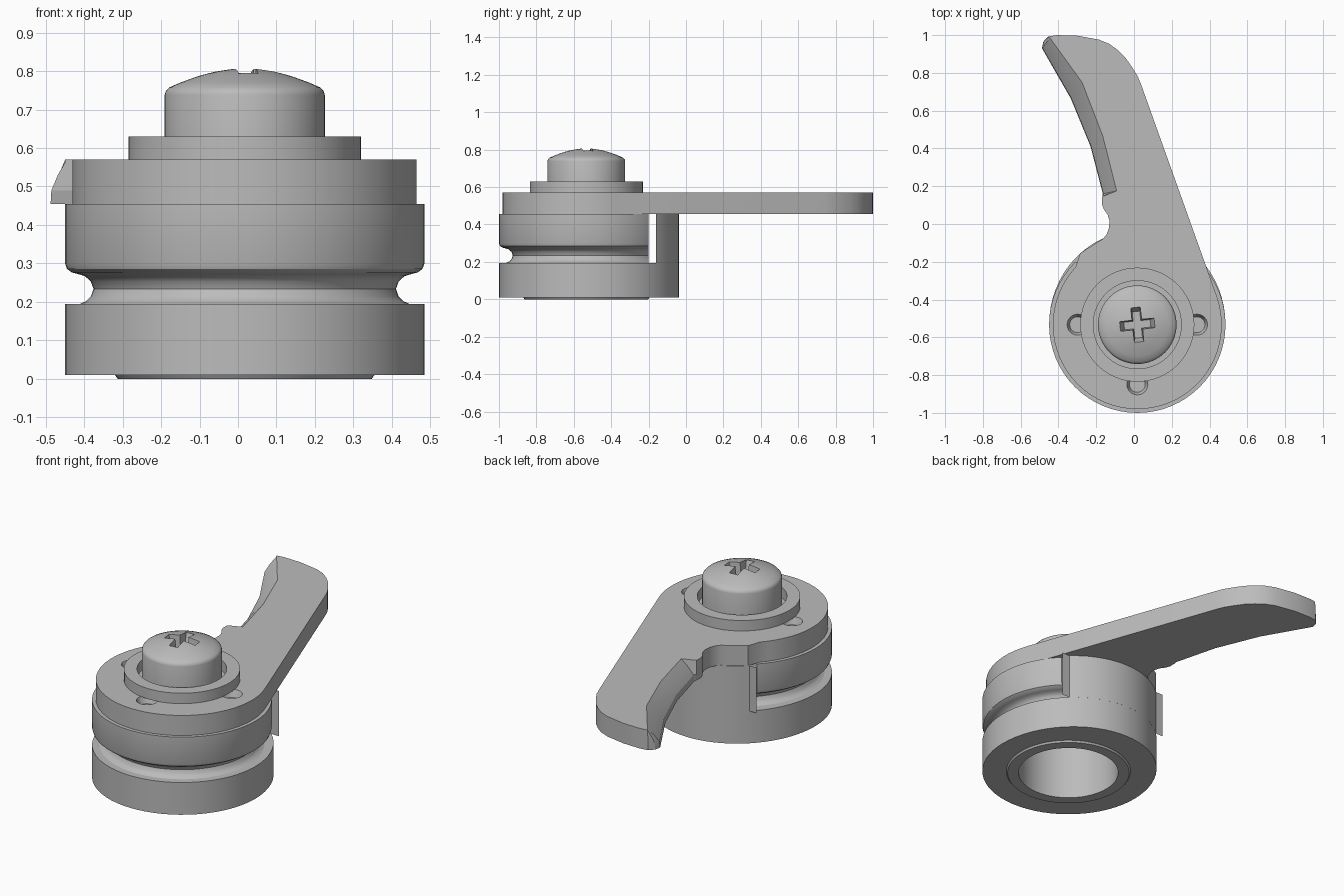
import bpy, bmesh
from math import sin, cos, pi, radians
from mathutils import Matrix, Vector

if "Cube" in bpy.data.objects:
    bpy.data.objects.remove(bpy.data.objects["Cube"], do_unlink=True)

CX, CY = 0.0175, -0.533      # pivot axis of the hub
SEG = 64

grey = bpy.data.materials.new("plain_grey")
grey.use_nodes = True
grey.diffuse_color = (0.5, 0.5, 0.5, 1)
grey.node_tree.nodes["Principled BSDF"].inputs["Base Color"].default_value = (0.5, 0.5, 0.5, 1)


def make(name, bm):
    bmesh.ops.remove_doubles(bm, verts=bm.verts, dist=1e-5)
    bmesh.ops.recalc_face_normals(bm, faces=bm.faces)
    mesh = bpy.data.meshes.new(name)
    bm.to_mesh(mesh)
    bm.free()
    mesh.materials.append(grey)
    obj = bpy.data.objects.new(name, mesh)
    bpy.context.collection.objects.link(obj)
    return obj


def lathe(name, profile, closed=True):
    """Spin a (radius, z) profile around the hub axis."""
    bm = bmesh.new()
    pts = profile + profile[:1] if closed else profile
    verts = [bm.verts.new((CX + r, CY, z)) for r, z in pts]
    edges = [bm.edges.new(pair) for pair in zip(verts, verts[1:])]
    bmesh.ops.spin(bm, geom=verts + edges, cent=(CX, CY, 0), axis=(0, 0, 1),
                   angle=2 * pi, steps=SEG)
    return make(name, bm)


def loft(name, rings):
    """Skin equal-length rings of points and cap both ends."""
    bm = bmesh.new()
    loops = [[bm.verts.new(p) for p in ring] for ring in rings]
    n = len(loops[0])
    for a, b in zip(loops, loops[1:]):
        for i in range(n):
            j = (i + 1) % n
            bm.faces.new((a[i], a[j], b[j], b[i]))
    bm.faces.new(loops[0][::-1])
    bm.faces.new(loops[-1])
    return make(name, bm)


def arc(r, a0, a1, n):
    steps = [radians(a0 + (a1 - a0) * i / n) for i in range(n + 1)]
    return [(CX + r * cos(a), CY + r * sin(a)) for a in steps]


def cut(obj, cutter):
    mod = obj.modifiers.new("cut", 'BOOLEAN')
    mod.operation = 'DIFFERENCE'
    mod.solver = 'EXACT'
    mod.object = cutter
    bpy.context.view_layer.objects.active = obj
    bpy.ops.object.modifier_apply(modifier=mod.name)
    bpy.data.objects.remove(cutter, do_unlink=True)


def box(lo, hi):
    bm = bmesh.new()
    lo, hi = Vector(lo), Vector(hi)
    size = Matrix.Diagonal((*(hi - lo), 1))
    bmesh.ops.create_cube(bm, size=1, matrix=Matrix.Translation((lo + hi) / 2) @ size)
    return make("cutter", bm)


BACK = 1.06   # the rear of the base bulges a little beyond the circle


def bulge(y):
    return CY + (y - CY) * (BACK if y > CY else 1)


# Base ring with a shallow boss underneath and a round bore
base = lathe("base_ring", [(0.27, 0), (0.33, 0), (0.337, 0.01), (0.467, 0.01),
                           (0.467, 0.195), (0.27, 0.195)])
for v in base.data.vertices:
    if Vector((v.co.x - CX, v.co.y - CY)).length > 0.4:
        v.co.y = bulge(v.co.y)

# Grooved pulley body, sliced off flat at the rear
pulley = lathe("grooved_body", [
    (0, 0.455), (0.467, 0.455), (0.467, 0.3), (0.462, 0.286), (0.45, 0.277), (0.432, 0.272),
    (0.415, 0.267), (0.4, 0.253), (0.393, 0.234), (0.4, 0.214), (0.412, 0.202),
    (0.428, 0.195), (0.27, 0.195), (0.27, 0.33), (0, 0.33)], closed=False)
cut(pulley, box((-1, -0.2, 0.1), (1, 0.5, 0.6)))

# Rear stop wall standing on the base behind a narrow slot
a = 50.3
wall = [(x, max(bulge(y), -0.16)) for x, y in arc(0.467, 90 - a + 1, 90 + a - 1, 24)]
loft("rear_wall", [[(x, y, z) for x, y in wall] for z in (0.195, 0.455)])

# Lever plate: round hub, straight outer edge, curved tip, drafted finger edge
outer = [(0.037, 0.74), (0.018, 0.785), (-0.01, 0.83), (-0.045, 0.88), (-0.085, 0.92),
         (-0.13, 0.953), (-0.185, 0.976), (-0.3, 0.997), (-0.41, 1.0)]
finger_low = [(-0.455, 0.992), (-0.48, 0.965), (-0.487, 0.93), (-0.335, 0.665),
              (-0.23, 0.41), (-0.165, 0.16)]
finger_top = [(-0.45, 0.993), (-0.449, 0.992), (-0.445, 0.985), (-0.275, 0.75),
              (-0.165, 0.465), (-0.092, 0.175)]
neck = [(-0.168, 0.145), (-0.17, 0.105), (-0.158, 0.075), (-0.14, 0.05), (-0.13, 0.018),
        (-0.132, -0.02), (-0.145, -0.055), (-0.165, -0.08), (-0.2, -0.1), (-0.285, -0.155)]
hub = arc(0.447, 137, 380, 44)


def lever_ring(z, t):
    finger = [Vector(p).lerp(Vector(q), t) for p, q in zip(finger_low, finger_top)]
    return [(p[0], p[1], z) for p in outer + finger + neck + hub]


lever = loft("lever_plate", [lever_ring(0.455, 0), lever_ring(0.49, 0.05),
                             lever_ring(0.53, 0.45), lever_ring(0.57, 1)])
# Three small round pockets beside the washer
for angle in (0, 180, 270):
    x, y = arc(0.316, angle, angle, 1)[0]
    bm = bmesh.new()
    bmesh.ops.create_cone(bm, cap_ends=True, segments=24, radius1=0.042, radius2=0.056,
                          depth=0.04, matrix=Matrix.Translation((x, y, 0.5505)))
    cut(lever, make("cutter", bm))

# Washer around the screw
lathe("washer", [(0.233, 0.57), (0.302, 0.57), (0.302, 0.63), (0.233, 0.63)])

# Domed screw head with a cross recess
screw = lathe("screw_head", [
    (0, 0.56), (0.208, 0.56), (0.208, 0.738), (0.205, 0.748), (0.197, 0.757), (0.165, 0.771),
    (0.12, 0.787), (0.08, 0.798), (0.04, 0.805), (0, 0.808)], closed=False)
for turn in (6, 96):
    spin = Matrix.Translation((CX, CY, 0)) @ Matrix.Rotation(radians(turn), 4, 'Z')
    rings = [[spin @ Vector((sx * lx, sy * wy, z))
              for sx, sy in ((-1, -1), (1, -1), (1, 1), (-1, 1))]
             for lx, wy, z in ((0.07, 0.02, 0.73), (0.104, 0.028, 0.83))]
    cut(screw, loft("cutter", rings))

# Smooth the round surfaces, keep the edges crisp
bpy.ops.object.select_all(action='DESELECT')
for obj in bpy.context.collection.objects:
    if obj.type == 'MESH' and grey.name in obj.data.materials:
        obj.select_set(True)
        bpy.context.view_layer.objects.active = obj
bpy.ops.object.shade_smooth_by_angle(angle=radians(30))
